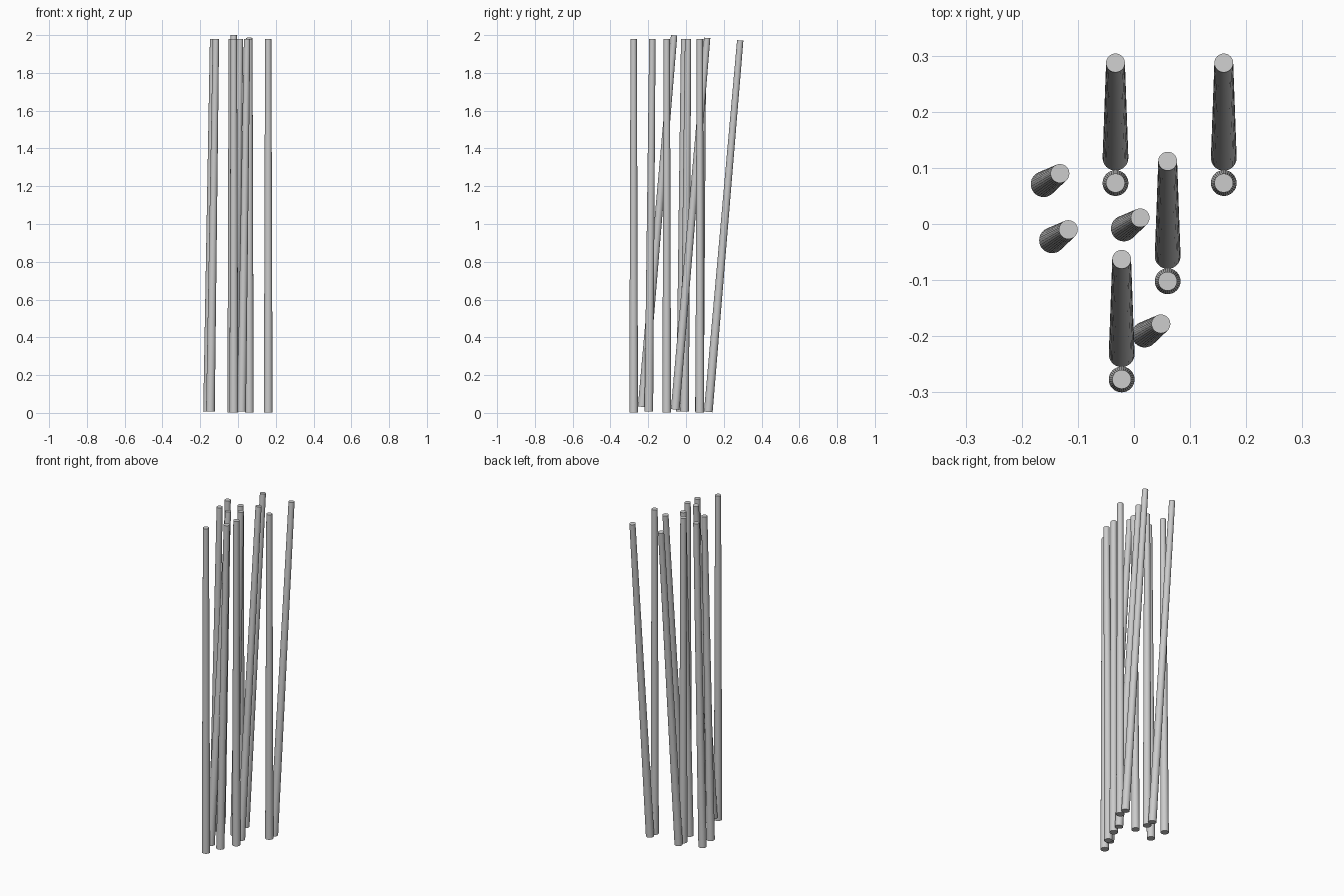
import bpy
from mathutils import Vector

if "Cube" in bpy.data.objects:
    bpy.data.objects.remove(bpy.data.objects["Cube"])

R_BOTTOM, R_TOP, SIDES = 0.023, 0.0168, 32


def pole(name, foot, tip):
    """Tapered round pole from foot centre to tip centre."""
    a, b = Vector(foot), Vector(tip)
    axis = b - a
    bpy.ops.mesh.primitive_cone_add(
        vertices=SIDES, radius1=R_BOTTOM, radius2=R_TOP, depth=axis.length,
        location=(a + b) / 2,
        rotation=axis.to_track_quat('Z', 'Y').to_euler())
    bpy.context.object.name = name
    bpy.ops.object.shade_smooth_by_angle()


# Pairs: an upright pole and one behind it leaning back (x, y, lean base z)
pairs = [(-0.033, 0.073, 0.005), (0.16, 0.073, 0.005),
         (0.06, -0.102, 0.018), (-0.022, -0.277, 0.032)]
for i, (x, y, z) in enumerate(pairs, 1):
    pole(f"upright_pole_{i}", (x, y, 0.003), (x, y, 1.979))
    pole(f"back_leaning_pole_{i}", (x, y + 0.045, z), (x, y + 0.214, z + 1.967))

# Single poles leaning slightly to the right and back (tip positions)
tips = [(-0.132, 0.090), (-0.117, -0.010), (0.011, 0.011), (0.048, -0.178)]
for i, (x, y) in enumerate(tips, 1):
    pole(f"side_leaning_pole_{i}", (x - 0.029, y - 0.019, 0.008), (x, y, 1.979))
